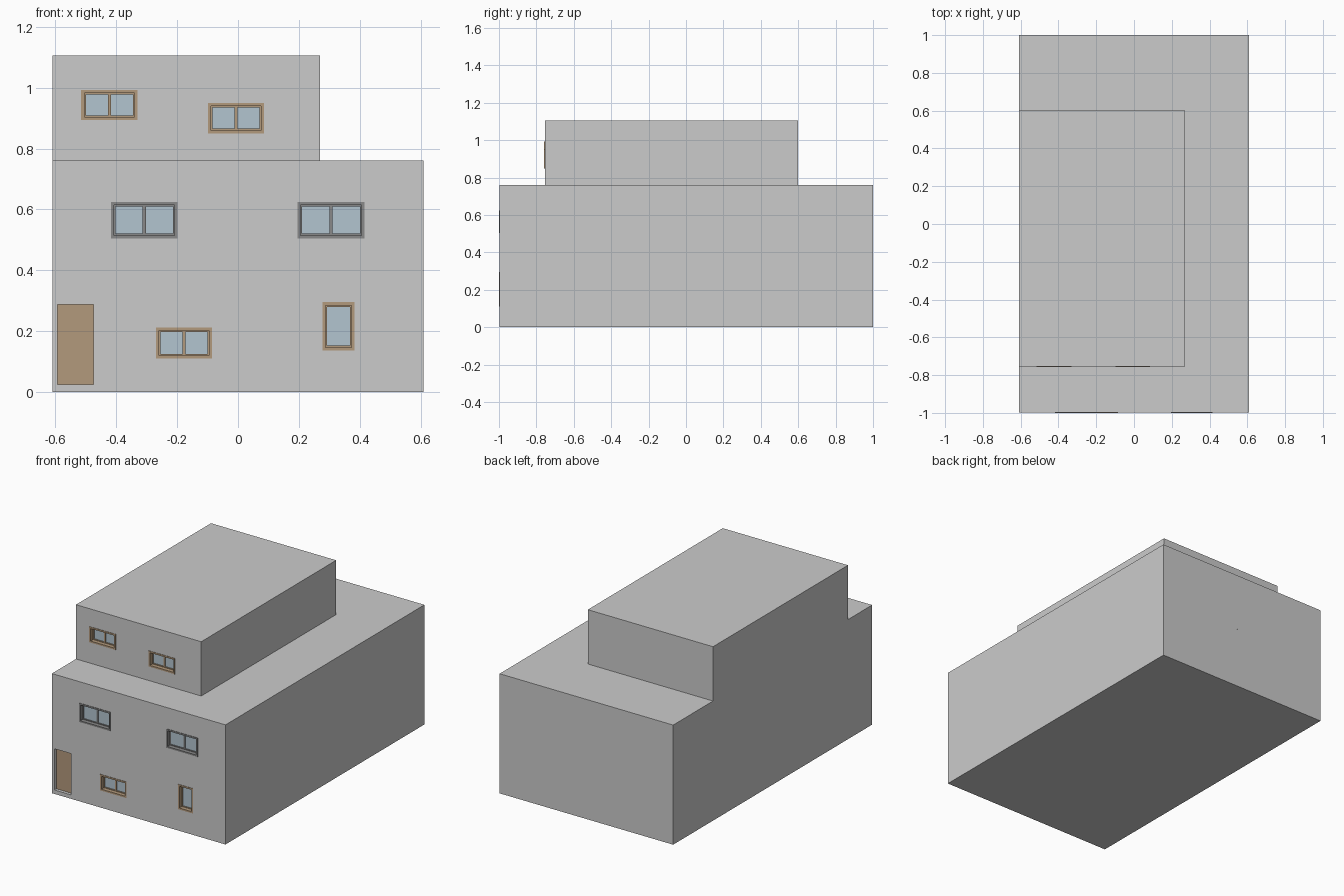
import bpy, bmesh

if "Cube" in bpy.data.objects:
    bpy.data.objects.remove(bpy.data.objects["Cube"])


def material(name, color):
    m = bpy.data.materials.new(name)
    m.diffuse_color = (*color, 1)
    m.use_nodes = True
    m.node_tree.nodes["Principled BSDF"].inputs["Base Color"].default_value = m.diffuse_color
    return m


WOOD = material("wood", (0.45, 0.32, 0.2))
METAL = material("dark_metal", (0.25, 0.25, 0.25))
GLASS = material("glass", (0.45, 0.56, 0.63))


def finish(name, bm, mat=None):
    bmesh.ops.recalc_face_normals(bm, faces=bm.faces)
    me = bpy.data.meshes.new(name)
    bm.to_mesh(me)
    bm.free()
    ob = bpy.data.objects.new(name, me)
    bpy.context.collection.objects.link(ob)
    if mat:
        me.materials.append(mat)
    return ob


def add_box(bm, x, y, z):
    v = bmesh.ops.create_cube(bm, size=1)["verts"]
    for p in v:
        p.co = [r[0] if c < 0 else r[1] for c, r in zip(p.co, (x, y, z))]


def box(name, x, y, z, mat=None):
    bm = bmesh.new()
    add_box(bm, x, y, z)
    return finish(name, bm, mat)


def add_ring(bm, a, b, w, depth, place):
    """Rectangular ring a x b with border w, swept over depth."""
    def loop(i, d):
        pts = [(a[0]+i, b[0]+i), (a[1]-i, b[0]+i), (a[1]-i, b[1]-i), (a[0]+i, b[1]-i)]
        return [bm.verts.new(place(u, v, d)) for u, v in pts]
    loops = [loop(0, depth[0]), loop(0, depth[1]), loop(w, depth[1]), loop(w, depth[0])]
    for k in range(4):
        p, q = loops[k], loops[(k + 1) % 4]
        for i in range(4):
            j = (i + 1) % 4
            bm.faces.new((p[i], p[j], q[j], q[i]))


def walls(name, x, y, z, openings):
    """Hollow storey with openings cut through its front wall."""
    bm = bmesh.new()
    add_ring(bm, x, y, 0.05, z, lambda u, v, d: (u, v, d))
    ob = finish(name, bm)
    for ox, oz in openings:
        cutter = box("opening_cutter", ox, (y[0] - 0.05, y[0] + 0.08), oz)
        cutter.hide_render = True
        mod = ob.modifiers.new("opening", 'BOOLEAN')
        mod.operation, mod.solver, mod.object = 'DIFFERENCE', 'EXACT', cutter
        bpy.context.view_layer.objects.active = ob
        bpy.ops.object.modifier_apply(modifier=mod.name)
        bpy.data.objects.remove(cutter)


def window(name, x, z, y, mat, panes=2):
    front = lambda u, v, d: (u, d, v)
    bm = bmesh.new()
    # outer casing, standing just proud of the wall
    add_ring(bm, x, z, 0.01, (y - 0.003, y + 0.05), front)
    # recessed sashes
    x0, x1 = x[0] + 0.01, x[1] - 0.01
    z0, z1 = z[0] + 0.01, z[1] - 0.01
    step = (x1 - x0) / panes
    for i in range(panes):
        add_ring(bm, (x0 + i*step, x0 + (i+1)*step), (z0, z1), 0.005,
                 (y + 0.022, y + 0.036), front)
    finish(name + "_frame", bm, mat)
    box(name + "_glass", (x0, x1), (y + 0.027, y + 0.031), (z0, z1), GLASS)


X, Y = (-0.61, 0.61), (-0.997, 1.0)
UX, UY = (-0.61, 0.27), (-0.755, 0.6)

# window placements per storey
ground = [((-0.27, -0.085), (0.11, 0.212), 2), ((0.278, 0.383), (0.137, 0.295), 1)]
middle = [((-0.418, -0.198), (0.505, 0.625), 2), ((0.195, 0.416), (0.505, 0.625), 2)]
upper = [((-0.515, -0.33), (0.893, 0.992), 2), ((-0.098, 0.086), (0.85, 0.95), 2)]
door = ((-0.593, -0.475), (0.025, 0.287))

# floor and roof slabs
box("ground_slab", X, Y, (0, 0.02))
box("middle_slab", X, Y, (0.39, 0.41))
box("main_roof", X, Y, (0.74, 0.76))
box("upper_roof", UX, UY, (1.085, 1.105))

# storey walls
walls("ground_walls", X, Y, (0.02, 0.39), [w[:2] for w in ground] + [door])
walls("middle_walls", X, Y, (0.41, 0.74), [w[:2] for w in middle])
walls("upper_walls", UX, UY, (0.76, 1.085), [w[:2] for w in upper])

# windows
for label, group, y, mat in (("ground", ground, Y[0], WOOD),
                             ("middle", middle, Y[0], METAL),
                             ("upper", upper, UY[0], WOOD)):
    for i, (wx, wz, panes) in enumerate(group):
        window(f"{label}_window_{i + 1}", wx, wz, y, mat, panes)

# front door, set back in its opening
box("front_door", door[0], (Y[0] + 0.02, Y[0] + 0.045), door[1], WOOD)
